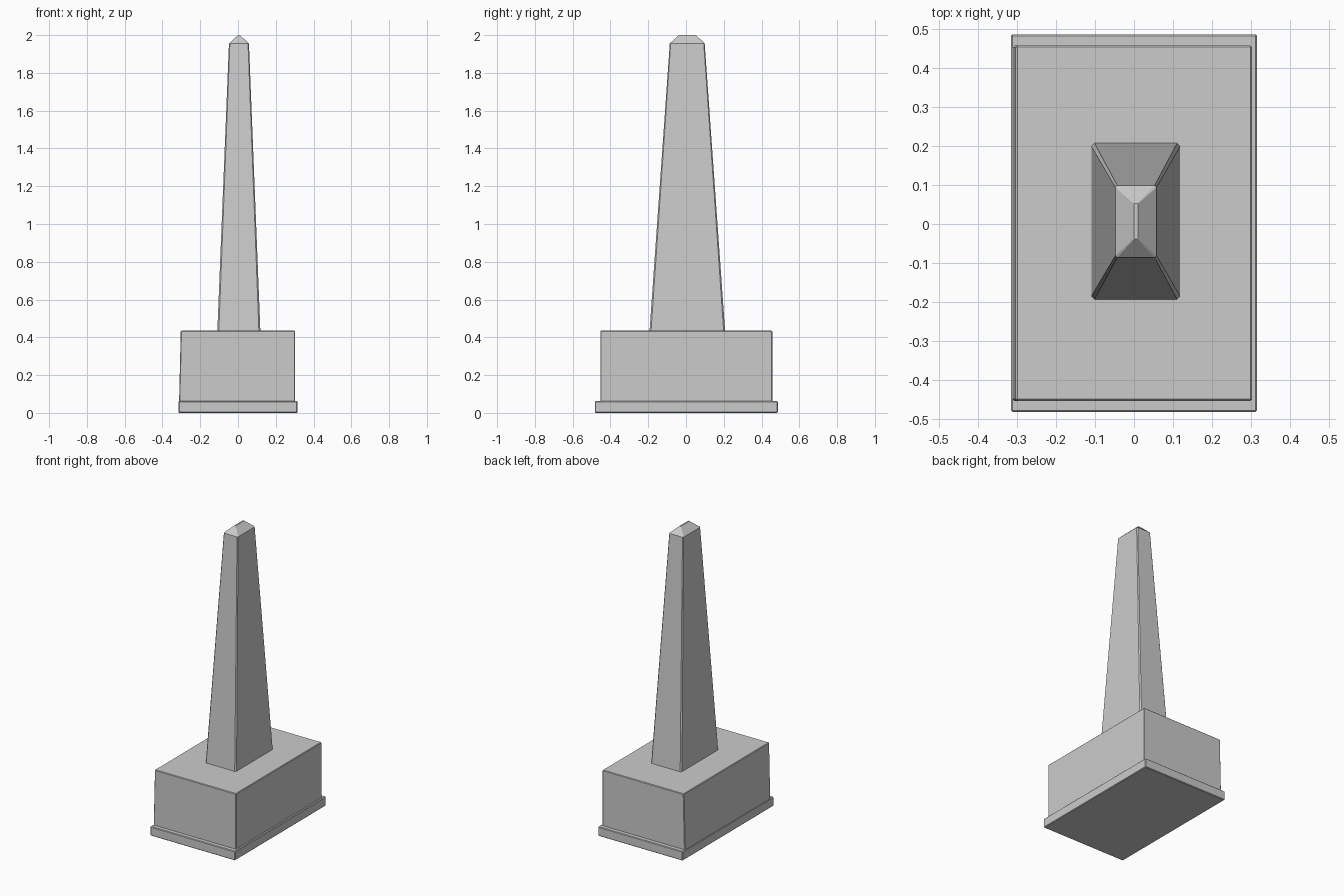
import bpy, bmesh

if "Cube" in bpy.data.objects:
    bpy.data.objects.remove(bpy.data.objects["Cube"])


def loft(name, rings, bevel=0.0):
    """Stack chamfered rectangles (x0, x1, y0, y1, z, corner chamfer)."""
    bm = bmesh.new()
    loops = []
    for x0, x1, y0, y1, z, c in rings:
        if c:
            pts = [(x0 + c, y0), (x1 - c, y0), (x1, y0 + c), (x1, y1 - c),
                   (x1 - c, y1), (x0 + c, y1), (x0, y1 - c), (x0, y0 + c)]
        else:
            pts = [(x0, y0), (x1, y0), (x1, y1), (x0, y1)]
        loops.append([bm.verts.new((x, y, z)) for x, y in pts])
    for a, b in zip(loops, loops[1:]):
        n = len(a)
        for i in range(n):
            j = (i + 1) % n
            bm.faces.new((a[i], a[j], b[j], b[i]))
    bm.faces.new(loops[0][::-1])
    bm.faces.new(loops[-1])
    mesh = bpy.data.meshes.new(name)
    bm.to_mesh(mesh)
    bm.free()
    obj = bpy.data.objects.new(name, mesh)
    bpy.context.collection.objects.link(obj)
    if bevel:
        mod = obj.modifiers.new("worn_edges", 'BEVEL')
        mod.width = bevel
        mod.segments = 1
    return obj


# Low plinth slab
loft("plinth", [(-0.315, 0.315, -0.482, 0.486, 0.0, 0),
                (-0.315, 0.315, -0.482, 0.486, 0.062, 0)], 0.004)

# Pedestal block, its left side leaning in slightly
loft("pedestal", [(-0.312, 0.302, -0.453, 0.457, 0.055, 0),
                  (-0.303, 0.302, -0.453, 0.457, 0.435, 0)], 0.004)

# Tapered shaft with chamfered corners and a hipped cap
loft("obelisk_shaft", [(-0.110, 0.119, -0.194, 0.208, 0.42, 0.008),
                       (-0.048, 0.058, -0.086, 0.099, 1.955, 0.005),
                       (0.0, 0.010, -0.038, 0.053, 2.0, 0.001)])
